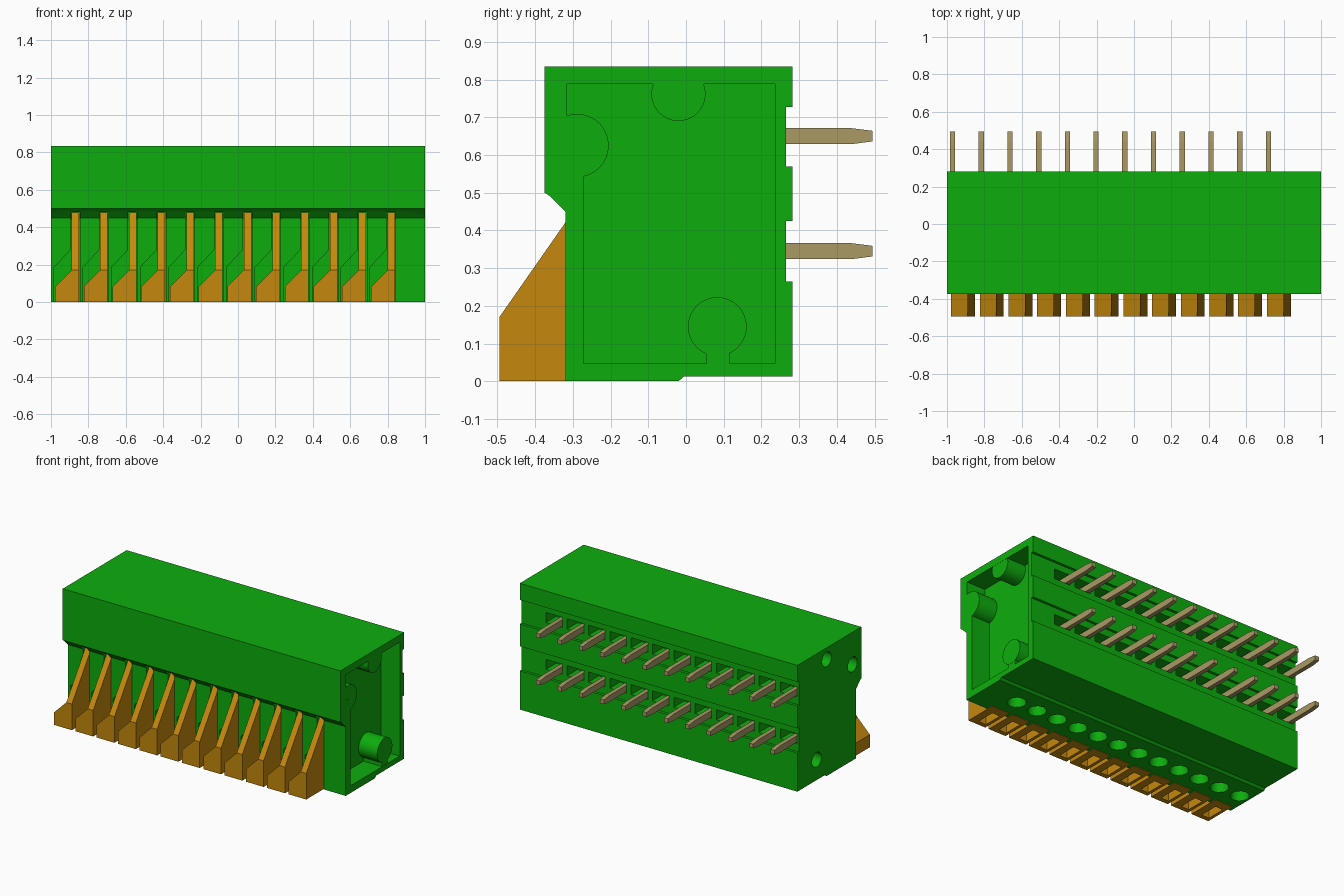
import bpy, bmesh, math
from mathutils import Matrix, Vector

cube = bpy.data.objects.get("Cube")
if cube:
    bpy.data.objects.remove(cube, do_unlink=True)

COUNT, PITCH, FIRST = 12, 0.1535, -0.85   # FIRST = right edge of the first lever


def material(name, rgb):
    m = bpy.data.materials.new(name)
    m.use_nodes = True
    m.diffuse_color = (*rgb, 1)
    bsdf = m.node_tree.nodes["Principled BSDF"]
    bsdf.inputs["Base Color"].default_value = (*rgb, 1)
    bsdf.inputs["Roughness"].default_value = 0.6
    return m


GREEN = material("housing green", (0.004, 0.42, 0.004))
ORANGE = material("lever orange", (0.56, 0.25, 0.004))
TAN = material("pin tan", (0.40, 0.32, 0.13))


def prism(bm, pts, axis, a, b):
    """Extrude a 2D outline along axis: x takes (y, z), y takes (x, z)."""
    def place(p, t):
        return (t, p[0], p[1]) if axis == "x" else (p[0], t, p[1])
    low = [bm.verts.new(place(p, a)) for p in pts]
    high = [bm.verts.new(place(p, b)) for p in pts]
    n = len(pts)
    faces = [bm.faces.new(low), bm.faces.new(high[::-1])]
    for i in range(n):
        j = (i + 1) % n
        faces.append(bm.faces.new((low[i], high[i], high[j], low[j])))
    bmesh.ops.recalc_face_normals(bm, faces=faces)


def box(bm, x0, x1, y0, y1, z0, z1):
    prism(bm, [(y0, z0), (y1, z0), (y1, z1), (y0, z1)], "x", x0, x1)


def rod(bm, y, z, r, x0, x1, n=32):
    prism(bm, [(y + r * math.cos(2 * math.pi * i / n),
                z + r * math.sin(2 * math.pi * i / n)) for i in range(n)], "x", x0, x1)


def finish(name, bm, mat, smooth=False):
    me = bpy.data.meshes.new(name)
    bm.to_mesh(me)
    bm.free()
    ob = bpy.data.objects.new(name, me)
    bpy.context.collection.objects.link(ob)
    me.materials.append(mat)
    if smooth:
        shade(ob)
    return ob


def shade(ob):
    bpy.ops.object.select_all(action="DESELECT")
    ob.select_set(True)
    bpy.context.view_layer.objects.active = ob
    bpy.ops.object.shade_smooth_by_angle(angle=math.radians(30))


def cut(ob, cutter):
    mod = ob.modifiers.new("cut", "BOOLEAN")
    mod.operation = "DIFFERENCE"
    mod.solver = "EXACT"
    mod.object = cutter
    bpy.context.view_layer.objects.active = ob
    bpy.ops.object.modifier_apply(modifier=mod.name)
    bpy.data.objects.remove(cutter, do_unlink=True)


# Housing: side profile with front step, stepped base and two rear channels
bm = bmesh.new()
prism(bm, [(-0.32, 0), (-0.02, 0), (-0.005, 0.013), (0.282, 0.013),
           (0.282, 0.265), (0.265, 0.265), (0.265, 0.425), (0.282, 0.425),
           (0.282, 0.57), (0.265, 0.57), (0.265, 0.727), (0.282, 0.727),
           (0.282, 0.835), (-0.375, 0.835), (-0.375, 0.5), (-0.362, 0.492),
           (-0.32, 0.45)], "x", -1, 1)
housing = finish("housing", bm, GREEN)

# Cutouts: end pocket, mating holes, lever slots, pin windows, wire entries
bm = bmesh.new()
prism(bm, [(-0.272, 0.047), (0.236, 0.047), (0.236, 0.788), (-0.315, 0.788),
           (-0.315, 0.62), (-0.272, 0.62)], "x", 0.865, 1.05)
for y, z in ((-0.02, 0.76), (-0.285, 0.625), (0.083, 0.145)):
    rod(bm, y, z, 0.048, -1.05, -0.88)
for i in range(COUNT):
    x = FIRST + i * PITCH
    prism(bm, [(x - 0.133, -0.05), (x + 0.004, -0.05), (x + 0.004, 0.48),
               (x - 0.044, 0.48), (x - 0.044, 0.28), (x - 0.133, 0.185)],
          "y", -0.42, -0.275)
    for z in (0.345, 0.65):
        box(bm, x - 0.135, x - 0.015, 0.16, 0.275, z - 0.03, z + 0.035)
    bmesh.ops.create_cone(bm, cap_ends=True, segments=12, radius1=0.058, radius2=0.035,
                          depth=0.2, matrix=Matrix.Translation((x - 0.08, -0.155, 0.09)))
cutter = finish("housing_cutter", bm, GREEN)
cutter.hide_render = True
cut(housing, cutter)
shade(housing)

# Locating bosses inside the open end
bm = bmesh.new()
rod(bm, -0.02, 0.762, 0.072, 0.85, 0.999)
rod(bm, -0.289, 0.625, 0.084, 0.85, 0.999)
rod(bm, 0.083, 0.145, 0.078, 0.85, 0.999)
box(bm, 0.85, 0.998, 0.055, 0.115, 0.03, 0.09)
finish("end_bosses", bm, GREEN, True)

# Levers: chamfered hollow foot with a sloping blade on one side
for i in range(COUNT):
    x = FIRST + i * PITCH
    bm = bmesh.new()
    prism(bm, [(x - 0.128, 0), (x - 0.04, 0), (x - 0.04, 0.17), (x - 0.128, 0.082)],
          "y", -0.495, -0.28)
    foot = finish(f"lever_foot_{i + 1}", bm, ORANGE)
    bm = bmesh.new()
    box(bm, x - 0.108, x - 0.052, -0.465, -0.34, -0.05, 0.06)
    cut(foot, finish("foot_cutter", bm, ORANGE))
    bm = bmesh.new()
    prism(bm, [(-0.495, 0), (-0.28, 0), (-0.28, 0.478), (-0.495, 0.17)],
          "x", x - 0.04, x)
    finish(f"lever_blade_{i + 1}", bm, ORANGE)

# Two rows of solder pins with tapered tips
for row, z in (("lower", 0.345), ("upper", 0.65)):
    for i in range(COUNT):
        x = FIRST + i * PITCH - 0.12
        bm = bmesh.new()
        prism(bm, [(0.15, z - 0.021), (0.44, z - 0.021), (0.495, z - 0.014),
                   (0.495, z + 0.014), (0.44, z + 0.021), (0.15, z + 0.021)],
              "x", x - 0.014, x + 0.014)
        finish(f"{row}_pin_{i + 1}", bm, TAN)
